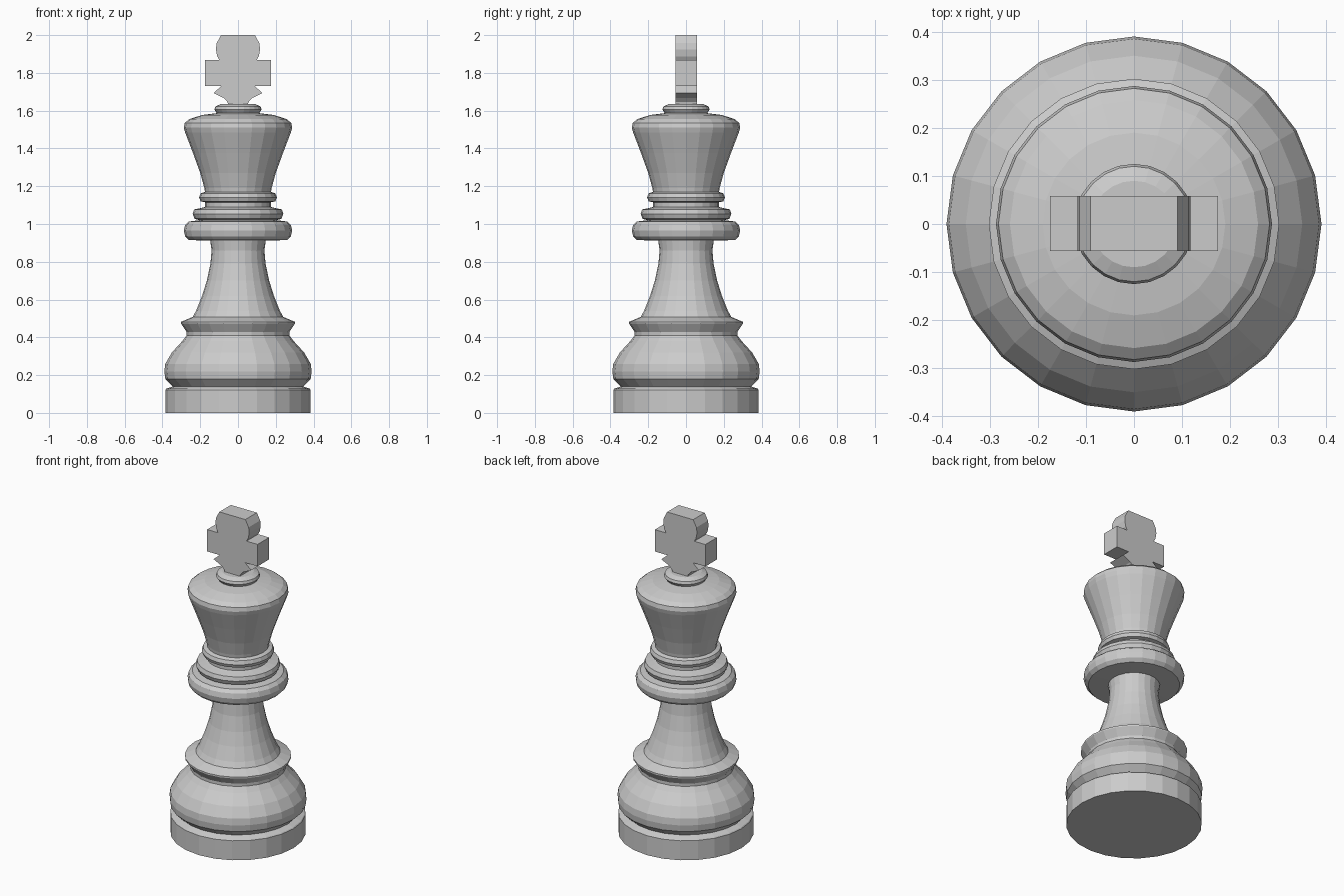
import bpy, bmesh
from math import radians, tau

SIDES = 24


def finish(name, bm):
    bmesh.ops.remove_doubles(bm, verts=bm.verts, dist=1e-5)
    bmesh.ops.recalc_face_normals(bm, faces=bm.faces)
    mesh = bpy.data.meshes.new(name)
    bm.to_mesh(mesh)
    bm.free()
    obj = bpy.data.objects.new(name, mesh)
    bpy.context.collection.objects.link(obj)
    return obj


def lathe(name, profile):
    """Spin an (r, z) profile around z, closing both ends on the axis."""
    bm = bmesh.new()
    pts = [(0, profile[0][1])] + profile + [(0, profile[-1][1])]
    vs = [bm.verts.new((r, 0, z)) for r, z in pts]
    es = [bm.edges.new(pair) for pair in zip(vs, vs[1:])]
    bmesh.ops.spin(bm, geom=vs + es, cent=(0, 0, 0), axis=(0, 0, 1),
                   angle=tau, steps=SIDES)
    return finish(name, bm)


def mirrored_plate(name, half, y0, y1):
    """Extrude a left-right symmetric (x, z) outline along y."""
    bm = bmesh.new()
    outline = half + [(-x, z) for x, z in reversed(half)]
    face = bm.faces.new([bm.verts.new((x, y0, z)) for x, z in outline])
    new = bmesh.ops.extrude_face_region(bm, geom=[face], use_keep_orig=True)["geom"]
    bmesh.ops.translate(bm, vec=(0, y1 - y0, 0),
                        verts=[g for g in new if isinstance(g, bmesh.types.BMVert)])
    return finish(name, bm)


# Turned body: base, groove, bulge, stem, collar rings, flared head, top button
lathe("turned_body", [
    (0.385, 0), (0.385, 0.122), (0.38, 0.128), (0.345, 0.14),
    (0.385, 0.18), (0.39, 0.22), (0.385, 0.26), (0.35, 0.32), (0.295, 0.38),
    (0.272, 0.41), (0.272, 0.428), (0.302, 0.473), (0.302, 0.482), (0.24, 0.508),
    (0.222, 0.54), (0.19, 0.62), (0.165, 0.70), (0.146, 0.79), (0.14, 0.86),
    (0.147, 0.912),
    (0.26, 0.915), (0.28, 0.935), (0.287, 0.965), (0.28, 0.995), (0.26, 1.013),
    (0.205, 1.02), (0.23, 1.028), (0.24, 1.053), (0.232, 1.077), (0.19, 1.086),
    (0.175, 1.09), (0.175, 1.115),
    (0.198, 1.12), (0.206, 1.14), (0.198, 1.162), (0.175, 1.17),
    (0.178, 1.19), (0.2, 1.27), (0.238, 1.375), (0.28, 1.485),
    (0.287, 1.51), (0.282, 1.535), (0.258, 1.555), (0.19, 1.577), (0.112, 1.587),
    (0.125, 1.606), (0.12, 1.622), (0.09, 1.635),
])

# Cross finial: foot, wide bar and rounded upper arm
mirrored_plate("cross_finial", [
    (0.05, 1.62), (0.055, 1.645), (0.075, 1.667), (0.13, 1.693), (0.088, 1.73),
    (0.175, 1.73), (0.175, 1.867), (0.098, 1.867), (0.11, 1.888), (0.117, 1.925),
    (0.113, 1.957), (0.09, 2.0),
], -0.056, 0.058)
